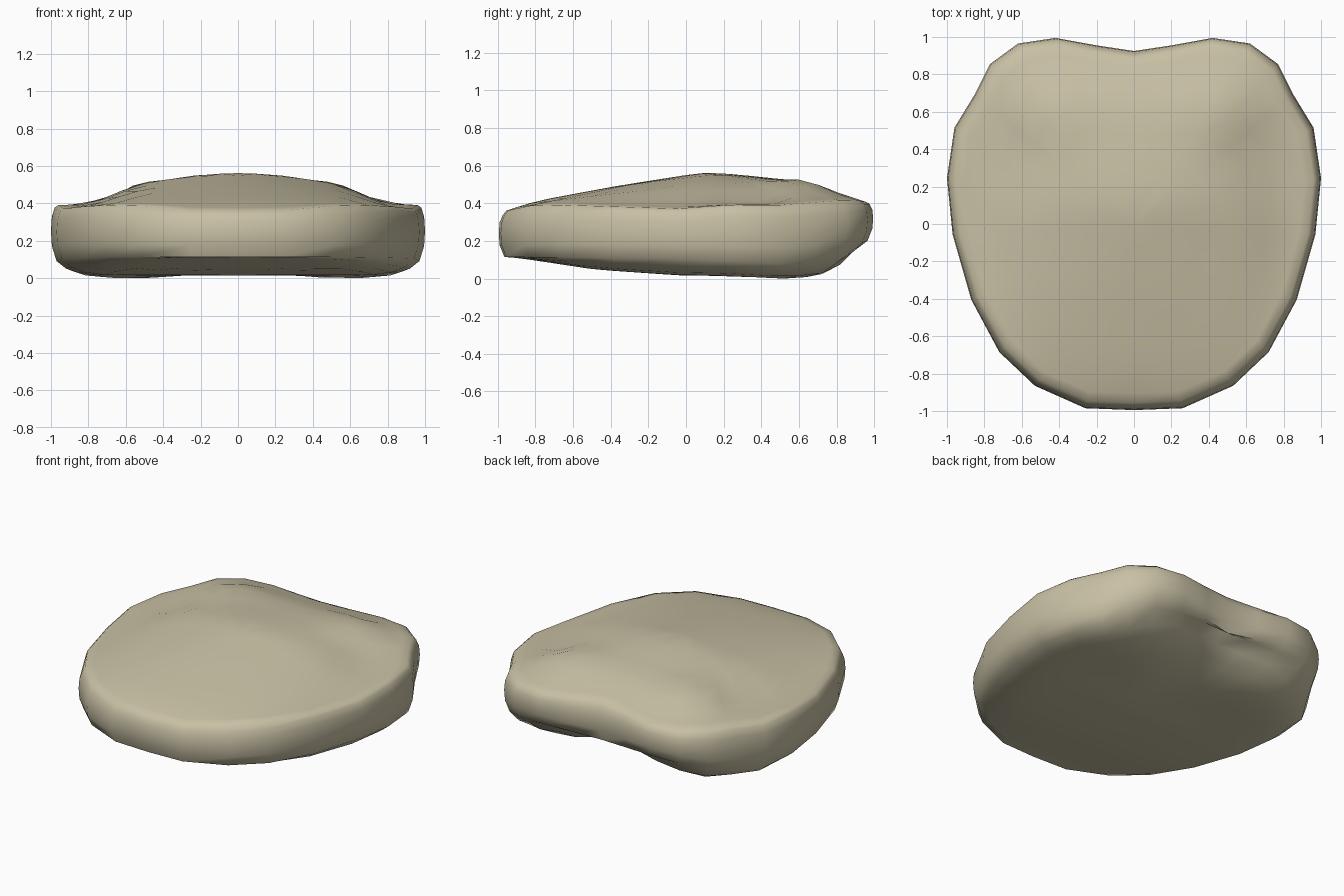
import bpy, bmesh, math

cube = bpy.data.objects.get("Cube")
if cube:
    bpy.data.objects.remove(cube, do_unlink=True)


def lerp(table, t):
    """Piecewise linear lookup in a short profile."""
    if t <= table[0][0]:
        return table[0][1]
    for (a, va), (b, vb) in zip(table, table[1:]):
        if t <= b:
            return va + (vb - va) * (t - a) / (b - a)
    return table[-1][1]


def bump(x, y, cx, cy, r):
    return math.exp(-((abs(x) - cx) ** 2 + (y - cy) ** 2) / r ** 2)


# Half outline seen from above, back notch to front tip
HALF = [(0, .93), (.2, .96), (.42, 1), (.62, .97), (.77, .86), (.85, .7), (.96, .52),
        (1, .25), (.97, -.05), (.87, -.4), (.72, -.68), (.53, -.86), (.26, -.98), (0, -.99)]
OUTLINE = HALF + [(-x, y) for x, y in HALF[-2:0:-1]]

# Height profiles from front to back
CREST = [(-.97, .37), (-.78, .43), (-.35, .51), (.1, .58), (.27, .57), (.5, .545), (.64, .535),
         (.82, .47), (.97, .42)]
TOP_RIM = [(-.97, .36), (-.45, .39), (0, .38), (.3, .41), (.5, .4), (.9, .42)]
LOW_RIM = [(-.97, .13), (0, .12), (.55, .09), (.78, .13), (1, .23)]
BELLY = [(-.97, .13), (-.7, .1), (-.5, .065), (0, .03), (.25, .03), (.55, .01), (.78, .035), (.97, .2)]
# Fall-off from the crest to the sides, and from belly to rim
ACROSS = [(0, 1), (.2, .96), (.55, .68), (.66, .45), (.8, .1), (1, 0)]
UNDER = [(0, 1), (.75, 1), (.87, .8), (.95, .35), (1, 0)]


def top_z(x, y, s):
    rim = lerp(TOP_RIM, y)
    z = rim + (lerp(CREST, y) - rim) * lerp(ACROSS, abs(x))
    z += .04 * bump(x, y, .45, .62, .16) - .05 * bump(x, y, .67, .34, .13)
    return z


def bottom_z(x, y, s):
    rim = lerp(LOW_RIM, y)
    z = rim + (lerp(BELLY, y) - rim) * lerp(UNDER, s)
    return z + .09 * bump(x, y, 0, .8, .28) + .015 * bump(x, y, 0, .5, .3)


def side_z(t):
    def z(x, y, s):
        low, high = lerp(LOW_RIM, y), lerp(TOP_RIM, y)
        return low + (high - low) * t
    return z


# Stacked rings: top, rounded side wall, underside
RINGS = [(s, top_z) for s in (.12, .25, .38, .5, .62, .73, .83, .91, .96)]
RINGS += [(.98, side_z(.96)), (.995, side_z(.8)), (1, side_z(.55)), (.995, side_z(.27)), (.97, side_z(0))]
RINGS += [(s, bottom_z) for s in (.92, .85, .75, .6, .45, .3, .15)]

bm = bmesh.new()
loops = []
for s, height in RINGS:
    loops.append([bm.verts.new((x * s, y * s, height(x * s, y * s, s))) for x, y in OUTLINE])
n = len(OUTLINE)
for upper, lower in zip(loops, loops[1:]):
    for i in range(n):
        j = (i + 1) % n
        bm.faces.new((upper[i], upper[j], lower[j], lower[i]))
for ring, height in ((loops[0], top_z), (loops[-1], bottom_z)):
    centre = bm.verts.new((0, 0, height(0, 0, 0)))
    for i in range(n):
        bm.faces.new((centre, ring[i], ring[(i + 1) % n]))
# Soften the inner surfaces, leaving the rim crisp
inner = [v for loop in loops[:8] + loops[-5:] for v in loop]
bmesh.ops.smooth_vert(bm, verts=inner, factor=.3, use_axis_z=True)
bmesh.ops.recalc_face_normals(bm, faces=bm.faces)
lowest = min(v.co.z for v in bm.verts)
for v in bm.verts:
    v.co.z -= lowest
    v.co.y -= .005

mesh = bpy.data.meshes.new("flat_stone")
bm.to_mesh(mesh)
bm.free()
stone = bpy.data.objects.new("flat_stone", mesh)
bpy.context.collection.objects.link(stone)

# Sand coloured material
sand = bpy.data.materials.new("sand")
sand.use_nodes = True
colour = (.58, .53, .375, 1)
sand.diffuse_color = colour
sand.node_tree.nodes["Principled BSDF"].inputs["Base Color"].default_value = colour
mesh.materials.append(sand)

bpy.ops.object.select_all(action="DESELECT")
stone.select_set(True)
bpy.context.view_layer.objects.active = stone
bpy.ops.object.shade_smooth_by_angle(angle=math.radians(60))
